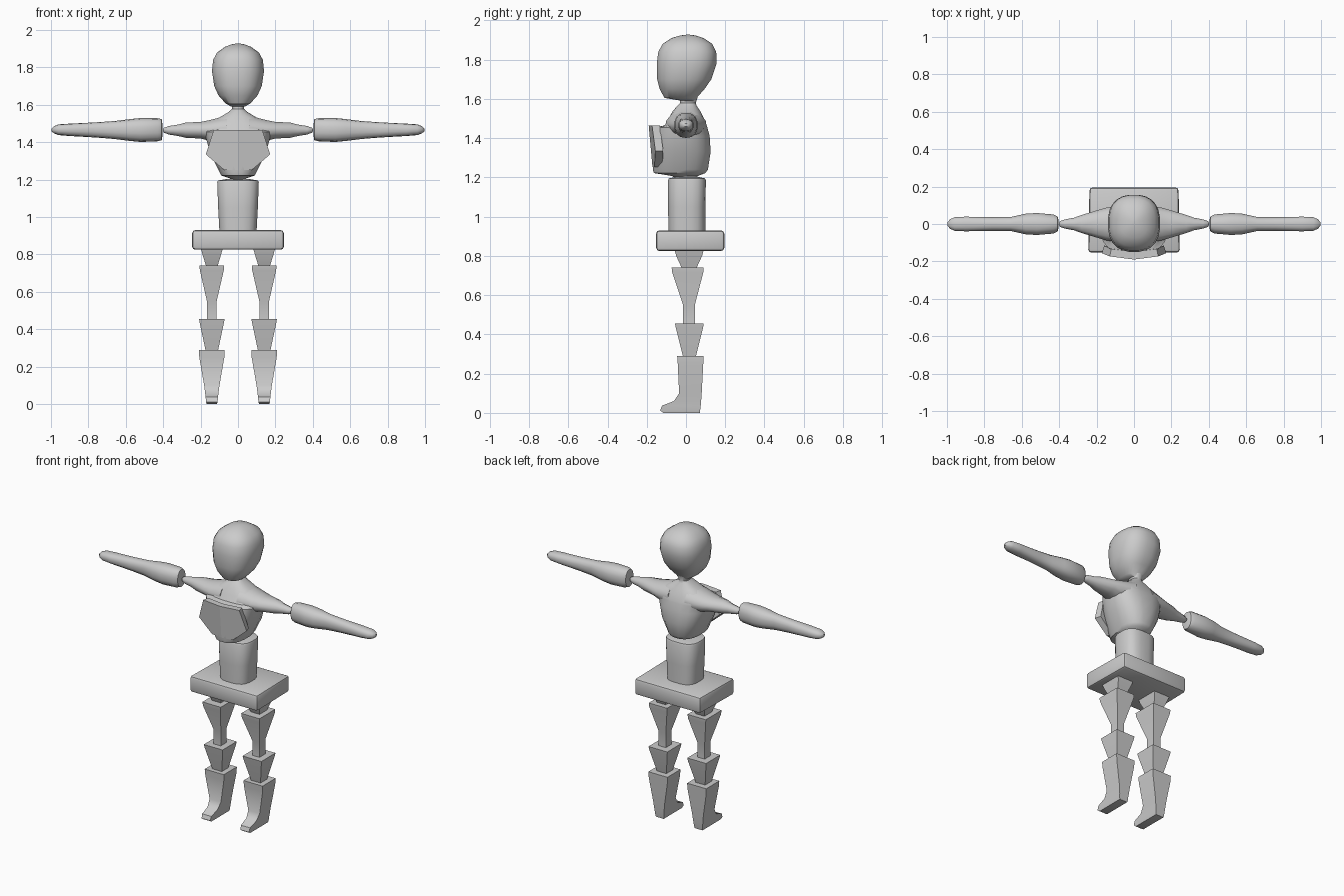
import bpy, bmesh, math


def finish(bm, name, mirror=False, smooth=True):
    bmesh.ops.recalc_face_normals(bm, faces=bm.faces)
    mesh = bpy.data.meshes.new(name)
    bm.to_mesh(mesh)
    bm.free()
    ob = bpy.data.objects.new(name, mesh)
    bpy.context.collection.objects.link(ob)
    if mirror:
        ob.modifiers.new("Mirror", 'MIRROR')
    bpy.ops.object.select_all(action='DESELECT')
    ob.select_set(True)
    bpy.context.view_layer.objects.active = ob
    if smooth:
        bpy.ops.object.shade_smooth_by_angle(angle=math.radians(40))
    return ob


def loft(name, rings, sides=20, power=0.9, axis='z', shift=0.0, mirror=False):
    """Rings are (position, half width, low, high); power 0 gives square rings."""
    bm = bmesh.new()
    loops = []
    for a, hw, lo, hi in rings:
        loop = []
        for i in range(sides):
            t = 2 * math.pi * (i + 0.5) / sides
            c, s = math.cos(t), math.sin(t)
            u = math.copysign(abs(c) ** power, c) * hw + shift
            v = (lo + hi) / 2 + math.copysign(abs(s) ** power, s) * (hi - lo) / 2
            loop.append(bm.verts.new((a, u, v) if axis == 'x' else (u, v, a)))
        loops.append(loop)
    for p, q in zip(loops, loops[1:]):
        for i in range(sides):
            j = (i + 1) % sides
            bm.faces.new((p[i], p[j], q[j], q[i]))
    bm.faces.new(loops[0])
    bm.faces.new(loops[-1])
    return finish(bm, name, mirror)


# Head
loft("head", [
    (1.59, .035, -.02, .05), (1.605, .065, -.11, .055), (1.65, .105, -.135, .095),
    (1.70, .128, -.148, .13), (1.78, .14, -.15, .157), (1.84, .134, -.142, .155),
    (1.88, .112, -.12, .135), (1.91, .07, -.075, .09), (1.923, .035, -.03, .05),
    (1.927, .01, 0, .02)], sides=24, power=.82)

# Chest with neck and waist joint
loft("chest", [
    (1.19, .035, -.05, .06), (1.207, .045, -.07, .06), (1.222, .09, -.165, .10),
    (1.24, .10, -.17, .113), (1.33, .145, -.172, .127), (1.41, .17, -.17, .122),
    (1.455, .18, -.16, .11), (1.465, .18, -.11, .107), (1.50, .16, -.09, .092),
    (1.535, .095, -.07, .075), (1.565, .045, -.045, .055), (1.578, .032, -.03, .05),
    (1.61, .036, -.03, .06)], sides=20, power=.8)

# Faceted chest plate
bm = bmesh.new()
half = [(0, 1.465), (.13, 1.465), (.172, 1.335), (.075, 1.252), (0, 1.252)]
front = [bm.verts.new((x, -.19 + .13 * x + .09 * (1.465 - z), z)) for x, z in half]
back = [bm.verts.new((v.co.x * .93, v.co.y + .04, v.co.z)) for v in front]
bm.faces.new((front[0], front[1], front[2], front[3], front[4]))
bm.faces.new(back)
for i in range(4):
    bm.faces.new((front[i], front[i + 1], back[i + 1], back[i]))
finish(bm, "chest_plate", mirror=True, smooth=False)

# Shoulders and upper arms
loft("upper_arm", [
    (.06, .105, 1.39, 1.545), (.15, .09, 1.405, 1.52), (.20, .075, 1.418, 1.51),
    (.28, .05, 1.422, 1.506), (.32, .035, 1.432, 1.495), (.37, .025, 1.44, 1.487),
    (.395, .016, 1.45, 1.478), (.402, .006, 1.459, 1.469)],
    sides=12, power=1, axis='x', mirror=True)

# Forearms
loft("forearm", [
    (.403, .02, 1.44, 1.49), (.408, .04, 1.41, 1.523), (.43, .052, 1.405, 1.528),
    (.52, .06, 1.401, 1.529), (.58, .056, 1.407, 1.523), (.66, .038, 1.417, 1.513),
    (.76, .037, 1.425, 1.506), (.90, .04, 1.433, 1.499), (.96, .037, 1.438, 1.495),
    (.985, .025, 1.448, 1.485), (.996, .01, 1.458, 1.474)],
    sides=14, power=.85, axis='x', mirror=True)

# Abdomen
loft("abdomen", [
    (.92, .10, -.09, .10), (1.05, .107, -.092, .10), (1.185, .112, -.092, .102),
    (1.195, .108, -.088, .098), (1.203, .06, -.05, .06)], sides=20, power=.7)

# Pelvis block
bm = bmesh.new()
bmesh.ops.create_cube(bm, size=1)
for v in bm.verts:
    wide = .245 if v.co.y < 0 else .238
    v.co = (math.copysign(wide, v.co.x), -.152 if v.co.y < 0 else .195,
            .825 if v.co.z < 0 else .93)
bmesh.ops.bevel(bm, geom=bm.edges[:], offset=.016, segments=2, profile=.5, affect='EDGES')
finish(bm, "pelvis")

# Legs: stacked square tapered segments
segments = {
    "hip_joint": [(.83, .058, -.058, .09), (.80, .05, -.05, .082), (.735, .03, -.02, .052)],
    "thigh": [(.74, .066, -.073, .09), (.715, .064, -.07, .088),
              (.55, .026, -.015, .045), (.45, .026, -.015, .045)],
    "knee": [(.455, .068, -.056, .09), (.435, .065, -.052, .087), (.285, .033, -.015, .05)],
    "boot": [(.29, .069, -.045, .09), (.25, .067, -.042, .088), (.10, .041, -.035, .08),
             (.06, .036, -.062, .077), (.037, .033, -.122, .075), (.012, .031, -.132, .072),
             (0, .028, -.115, .07)],
}
for name, rings in segments.items():
    loft(name, rings, sides=4, power=0, shift=.14, mirror=True)
